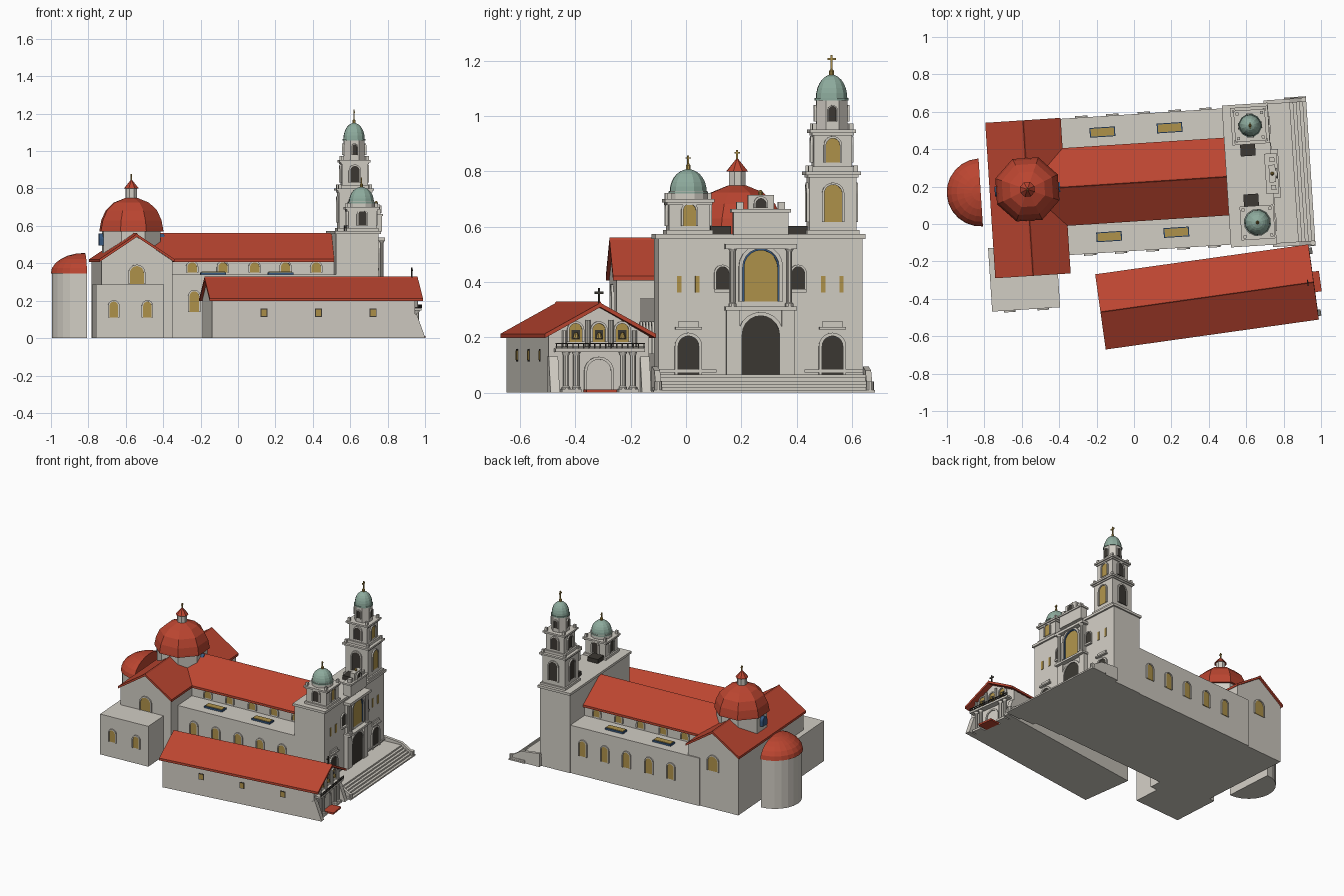
import bpy, bmesh
from math import pi, sin, cos, radians
from mathutils import Matrix

if "Cube" in bpy.data.objects:
    bpy.data.objects.remove(bpy.data.objects["Cube"])

def mat(name, c):
    m = bpy.data.materials.new(name)
    m.diffuse_color = (*c, 1)
    m.use_nodes = True
    m.node_tree.nodes["Principled BSDF"].inputs["Base Color"].default_value = m.diffuse_color
    return m

STONE = mat("stone", (.64, .61, .55))
ROOF = mat("roof_tile", (.50, .06, .03))
GOLD = mat("gold", (.43, .29, .07))
GREEN = mat("copper_green", (.27, .41, .34))
DARK = mat("dark", (.045, .04, .033))
BLUE = mat("blue", (.04, .10, .22))

CHURCH = Matrix.Translation((-.57, .185, 0)) @ Matrix.Rotation(radians(3.7), 4, 'Z')
CHAPEL = Matrix.Translation((.39, -.39, 0)) @ Matrix.Rotation(radians(8), 4, 'Z')
frame = CHURCH

def finish(name, bm, m):
    bmesh.ops.recalc_face_normals(bm, faces=bm.faces)
    me = bpy.data.meshes.new(name)
    bm.to_mesh(me)
    bm.free()
    me.materials.append(m)
    o = bpy.data.objects.new(name, me)
    bpy.context.collection.objects.link(o)
    o.matrix_world = frame
    return o

def prism(name, pts, axis, a, b, m=STONE):
    """Extrude a 2D profile along an axis from a to b."""
    put = {'x': lambda p, d: (d, p[0], p[1]), 'y': lambda p, d: (p[0], d, p[1]),
           'z': lambda p, d: (p[0], p[1], d)}[axis]
    bm = bmesh.new()
    A = [bm.verts.new(put(p, a)) for p in pts]
    B = [bm.verts.new(put(p, b)) for p in pts]
    bm.faces.new(A)
    bm.faces.new(B[::-1])
    for i in range(len(pts)):
        j = (i + 1) % len(pts)
        bm.faces.new((A[i], A[j], B[j], B[i]))
    return finish(name, bm, m)

def box(name, x0, x1, y0, y1, z0, z1, m=STONE):
    return prism(name, [(x0, y0), (x1, y0), (x1, y1), (x0, y1)], 'z', z0, z1, m)

def cbox(name, x, y, w, z0, z1, m=STONE):
    return box(name, x - w/2, x + w/2, y - w/2, y + w/2, z0, z1, m)

def lathe(name, prof, n, x, y, m=STONE, sweep=2*pi, start=None):
    """Faceted turned shape; a partial sweep is closed with flat sides."""
    start = pi/n if start is None else start
    bm = bmesh.new()
    full = sweep > 6.28
    prof = [(0, prof[0][1])] + prof + [(0, prof[-1][1])]
    rings = [[bm.verts.new((x + r*cos(start + sweep*i/n), y + r*sin(start + sweep*i/n), z))
              for r, z in prof] for i in range(n if full else n + 1)]
    for i in range(n):
        P, Q = rings[i], rings[(i + 1) % len(rings)]
        for k in range(len(prof) - 1):
            bm.faces.new((P[k], Q[k], Q[k+1], P[k+1]))
    if not full:
        bm.faces.new(rings[0])
        bm.faces.new(rings[-1])
    bmesh.ops.remove_doubles(bm, verts=bm.verts, dist=1e-5)
    return finish(name, bm, m)

def arch(c, z0, z1, w, n=10):
    r = w/2
    return [(c + r, z0)] + [(c + r*cos(pi*i/n), z1 - r + r*sin(pi*i/n)) for i in range(n + 1)] + [(c - r, z0)]

def window(name, axis, c, z0, z1, w, f, side, m=GOLD, trim=STONE, t=.008):
    """Arched panel with a raised surround on the wall plane f."""
    prism(name, arch(c, z0, z1, w), axis, f - .004*side, f + .003*side, m)
    prism(name + "_surround", arch(c, z0, z1 + t, w + 2*t) + arch(c, z0, z1, w)[::-1],
          axis, f - .004*side, f + .009*side, trim)

def gable_roof(name, axis, c, w, ze, zr, a, b, t=.016):
    prism(name, [(c - w, ze), (c, zr), (c + w, ze), (c + w, ze - t), (c, zr - t), (c - w, ze - t)], axis, a, b, ROOF)
    prism(name + "_ridge_cap", [(c - .008, zr - .006), (c, zr + .004), (c + .008, zr - .006)], axis, a, b, ROOF)

def cross(name, x, y, z, h, m):
    cbox(name + "_post", x, y, .007, z, z + h, m)
    box(name + "_arm", x - .003, x + .003, y - h*.27, y + h*.27, z + h*.66, z + h*.8, m)

# ---- Church nave, aisles, transept ----
box("aisles", .1, 1.08, -.365, .365, 0, .34)
prism("nave", [(-.19, .3), (-.19, .425), (0, .54), (.19, .425), (.19, .3)], 'x', 0, 1.075)
gable_roof("nave_roof", 'x', 0, .208, .422, .557, .1, 1.08)
prism("transept", [(-.19, 0), (-.19, .425), (0, .54), (.19, .425), (.19, 0)], 'y', -.45, .357)
gable_roof("transept_roof", 'y', 0, .202, .422, .557, -.463, .37)
box("sacristy", -.23, .134, -.64, -.3, 0, .287)
for s in (-1, 1):
    for u in (.313, .478, .648, .813, .978):
        window("aisle_window", 'y', u, .14, .25, .05, .365*s, s)
        window("clerestory_window", 'y', u, .352, .405, .05, .19*s, s)
    for u in (.42, .78):
        box("skylight_frame", u - .068, u + .068, .28*s - .026, .28*s + .026, .33, .352, BLUE)
        box("skylight_glass", u - .062, u + .062, .28*s - .021, .28*s + .021, .35, .356, GOLD)
window("transept_window", 'y', 0, .29, .385, .075, -.45, -1)
window("transept_window", 'y', 0, .27, .375, .075, .357, 1)
for u in (-.136, .044):
    window("sacristy_window", 'y', u, .11, .195, .045, -.64, -1)

# ---- Apse: half drum with a half dome ----
lathe("apse", [(.175, 0), (.175, .35)], 12, -.25, 0, STONE, pi, pi/2)
lathe("apse_dome", [(.182*cos(i*pi/12), .345 + .11*sin(i*pi/12)) for i in range(6)] + [(.002, .455)],
      12, -.25, 0, ROOF, pi, pi/2)

# ---- Crossing dome ----
lathe("drum", [(.165, .4), (.165, .575)], 8, 0, 0)
for s in (-1, 1):
    prism("drum_dormer", arch(0, .495, .558, .055), 'x', .12*s, .175*s, BLUE)
lathe("main_dome", [(.181, .57), (.179, .585), (.17, .63), (.145, .683), (.1, .724), (.033, .75)], 8, 0, 0, ROOF)
lathe("dome_lantern", [(.032, .745), (.032, .8)], 8, 0, 0)
lathe("lantern_cap", [(.042, .8), (.004, .845)], 8, 0, 0, ROOF)
cross("dome_cross", 0, 0, .84, .038, GOLD)

# ---- Front block ----
box("facade_block", 1.073, 1.30, -.37, .37, 0, .57)
box("facade_cornice", 1.066, 1.312, -.38, .38, .556, .573)
for s in (-1, 1):
    window("side_door", 'x', .261*s, .065, .205, .075, 1.30, 1, DARK, t=.012)
    box("door_hood", 1.29, 1.318, .261*s - .048, .261*s + .048, .228, .238)
    box("hood_panel", 1.29, 1.308, .261*s - .038, .261*s + .038, .236, .258)
    for d in (-.033, .033):
        box("slit_window", 1.29, 1.304, .261*s + d - .008, .261*s + d + .008, .362, .422, GOLD)
    window("niche", 'x', .137*s, .375, .455, .045, 1.30, 1, DARK)
    box("niche_sill", 1.29, 1.316, .137*s - .03, .137*s + .03, .362, .374)
    box("portal_pier", 1.29, 1.33, .1*s - .024, .1*s + .024, .065, .3)
    lathe("portal_column", [(.015, .31), (.015, .322), (.01, .326), (.01, .51), (.016, .52)], 10, 1.335, .103*s)
    box("wall_band", 1.29, 1.306, .16*s, .372*s, .073, .083)
    cbox("parapet_post", 1.315, .075*s, .026, .66, .69)
    box("roof_hatch", 1.15, 1.23, .139*s - .037, .139*s + .037, .57, .602, DARK)
    # Stair cheek wall with end post
    prism("stair_cheek", [(1.29, 0), (1.51, 0), (1.51, .03), (1.43, .08), (1.29, .095)], 'y', .372*s, .393*s)
    lathe("stair_post", [(.014, 0), (.014, .04)], 10, 1.505, .384*s)
box("portal_panel", 1.29, 1.318, -.112, .112, .065, .53)
window("main_door", 'x', 0, .065, .278, .135, 1.32, 1, DARK, t=.014)
box("portal_mid_cornice", 1.29, 1.35, -.13, .13, .298, .312)
box("portal_top_cornice", 1.29, 1.35, -.13, .13, .52, .538)
window("great_window", 'x', 0, .33, .515, .12, 1.318, 1, GOLD, BLUE, .006)
prism("great_window_arch", arch(0, .33, .535, .16) + arch(0, .33, .521, .132)[::-1], 'x', 1.31, 1.334)
box("parapet", 1.28, 1.335, -.1, .1, .57, .66)
box("parapet_cornice", 1.275, 1.342, -.108, .108, .652, .664)
window("bell_arch", 'x', 0, .668, .702, .036, 1.33, 1, DARK)
box("parapet_crest", 1.295, 1.33, -.047, .047, .66, .715)
lathe("crest_urn", [(.006, .71), (.01, .724), (.003, .733)], 8, 1.312, 0, GOLD)
box("landing", 1.29, 1.43, -.372, .372, 0, .065)
for i in range(5):
    box("step", 1.4, 1.448 + .0175*i, -.385 - .004*i, .385 + .004*i, 0, .054 - .011*i)

# ---- Bell towers ----
def stage(x, y, w, z0, z1, wz0, wz1, ww):
    cbox("tower_stage", x, y, w, z0, z1)
    cbox("tower_base_band", x, y, w + .02, z0, z0 + .018)
    cbox("tower_cornice", x, y, w + .014, z1 - .022, z1 - .012)
    cbox("tower_cornice", x, y, w + .03, z1 - .012, z1)
    for s in (-1, 1):
        window("tower_opening", 'x', y, wz0, wz1, ww, x + s*w/2, s, GOLD if s > 0 else DARK)
        window("tower_opening", 'y', x, wz0, wz1, ww, y + s*w/2, s, DARK)
        for t in (-1, 1):
            cbox("corner_urn", x + s*w*.48, y + t*w*.48, .016, z1, z1 + .022)

def cupola(x, y, r, z, h, top):
    lathe("tower_dome", [(r*1.08, z - .008), (r*1.08, z)] +
          [(r*cos(i*pi/14), z + h*sin(i*pi/14)) for i in range(7)] + [(.008, z + h)], 12, x, y, GREEN)
    lathe("tower_finial", [(.009, z + h - .004), (.009, z + h + .014), (.004, z + h + .02)], 8, x, y, GOLD)
    cross("tower_cross", x, y, z + h + .015, top - z - h - .015, GOLD)

stage(1.216, -.256, .15, .57, .7, .602, .682, .045)
lathe("short_tower_drum", [(.07, .7), (.07, .73)], 12, 1.216, -.256)
cupola(1.216, -.256, .068, .728, .08, .858)
stage(1.21, .264, .17, .57, .8, .617, .752, .065)
stage(1.21, .264, .138, .8, .952, .832, .92, .05)
lathe("tall_tower_lantern", [(.06, .95), (.06, 1.06)], 8, 1.21, .264)
for k in range(4):
    base = frame
    T = Matrix.Translation((1.21, .264, 0))
    frame = CHURCH @ T @ Matrix.Rotation(pi/2*k, 4, 'Z')
    window("lantern_opening", 'x', 0, .98, 1.035, .026, .0555, 1, DARK, t=.005)
    frame = base
cupola(1.21, .264, .058, 1.065, .085, 1.222)

# ---- Small chapel ----
frame = CHAPEL
prism("chapel", [(-.183, 0), (-.183, .205), (0, .31), (.183, .205), (.183, 0)], 'x', -.56, .535)
gable_roof("chapel_roof", 'x', 0, .203, .213, .325, -.575, .576)
for s in (-1, 1):
    for p in (-.28, .015, .31):
        box("chapel_window", p - .019, p + .019, .17*s, .1845*s, .113, .157, DARK)
        box("chapel_window_pane", p - .014, p + .014, .17*s, .187*s, .118, .152, GOLD)
    for q in (.085, .122):
        lathe("porch_column", [(.016, 0), (.016, .018), (.011, .024), (.011, .135), (.016, .148)], 10, .555, q*s)
    box("porch_plinth", .53, .575, .104*s - .036, .104*s + .036, 0, .014)
    prism("corner_buttress", [(.5, 0), (.592, 0), (.545, .13), (.5, .13)], 'y', .15*s, .184*s)
    for q in (.042, .128):
        lathe("gallery_column", [(.009, .163), (.009, .262 if q < .1 else .225)], 8, .552, q*s)
for q in (-.085, 0, .085):
    window("bell_opening", 'x', q, .183, .25, .046, .535, 1, GOLD)
    box("bell_recess", .53, .54, q - .015, q + .015, .192, .226, DARK)
    lathe("chapel_bell", [(.012, .196), (.008, .212), (.004, .218)], 8, .548, q, GOLD)
window("chapel_door", 'x', 0, .012, .12, .088, .535, 1, STONE, t=.01)
box("door_step", .53, .612, -.055, .055, 0, .012, ROOF)
box("balcony", .53, .575, -.163, .163, .147, .16)
for z in (.163, .176):
    box("balcony_rail", .572, .577, -.163, .163, z, z + .004, DARK)
for i in range(17):
    cbox("baluster", .5745, -.16 + .02*i, .004, .16, .178, DARK)
cross("chapel_cross", .545, 0, .318, .06, DARK)
